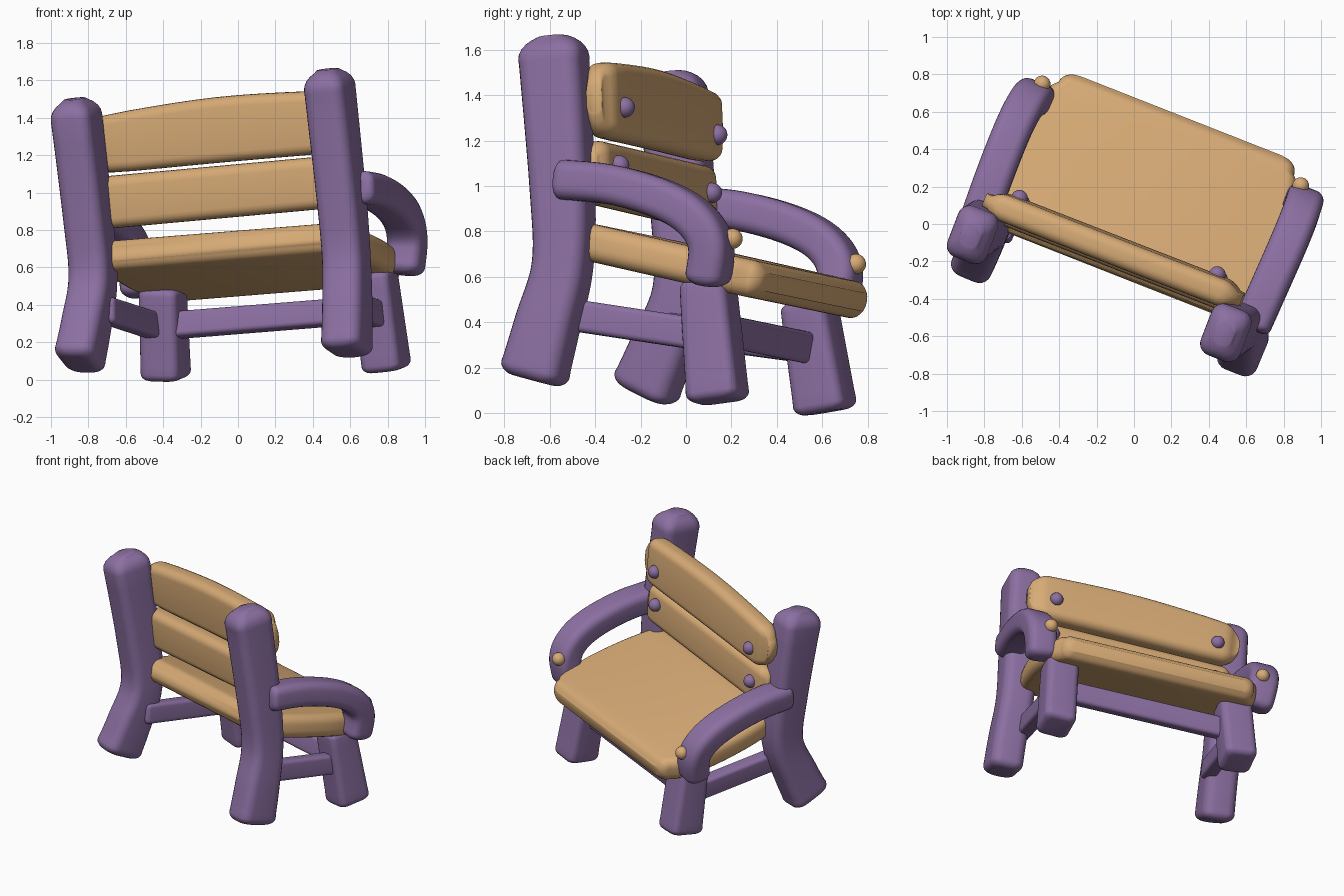
import bpy, bmesh
from math import sin, cos, pi
from mathutils import Vector, Matrix

if "Cube" in bpy.data.objects:
    bpy.data.objects.remove(bpy.data.objects["Cube"])

# Tilted bench frame: across, forward and up axes
ACROSS = Vector((0.928, -0.365, 0.075)).normalized()
FORWARD = Vector((0.3725, 0.905, -0.205))
FORWARD = (FORWARD - ACROSS * FORWARD.dot(ACROSS)).normalized()
UP = ACROSS.cross(FORWARD)
FRAME = Matrix((ACROSS, FORWARD, UP)).transposed().to_4x4()
FRAME.translation = ACROSS * 0.055

X, Y = Vector((1, 0, 0)), Vector((0, 1, 0))


def make_material(name, color):
    m = bpy.data.materials.new(name)
    m.use_nodes = True
    m.diffuse_color = color
    bsdf = m.node_tree.nodes["Principled BSDF"]
    bsdf.inputs["Base Color"].default_value = color
    bsdf.inputs["Roughness"].default_value = 0.7
    return m


PURPLE = make_material("purple paint", (0.26, 0.16, 0.36, 1))
TAN = make_material("tan wood", (0.68, 0.405, 0.18, 1))


def finish(name, bm, mat):
    bmesh.ops.recalc_face_normals(bm, faces=bm.faces)
    mesh = bpy.data.meshes.new(name)
    bm.to_mesh(mesh)
    bm.free()
    mesh.materials.append(mat)
    mesh.shade_smooth()
    obj = bpy.data.objects.new(name, mesh)
    obj.matrix_world = FRAME
    bpy.context.collection.objects.link(obj)
    return obj


def smooth_path(points, steps=6):
    """Catmull-Rom curve; the fourth coordinate scales the first section axis."""
    p = [Vector((*q, 1.0)) if len(q) == 3 else Vector(q) for q in points]
    p = [p[0] * 2 - p[1]] + p + [p[-1] * 2 - p[-2]]
    out = []
    for a, b, c, d in zip(p, p[1:], p[2:], p[3:]):
        for i in range(steps):
            t = i / steps
            out.append((b * 2 + (c - a) * t + (a * 2 - b * 5 + c * 4 - d) * t ** 2
                        + (b * 3 - a - c * 3 + d) * t ** 3) / 2)
    return out + [p[-2]]


def section(a, b, r):
    """Rounded rectangle with half sizes a and b."""
    r = max(min(r, a * 0.95, b * 0.95), 0.003)
    pts = []
    for k, (sx, sy) in enumerate(((1, 1), (-1, 1), (-1, -1), (1, -1))):
        for j in range(6):
            ang = (k + j / 5) * pi / 2
            pts.append((sx * (a - r) + r * cos(ang), sy * (b - r) + r * sin(ang)))
    return pts


def bar(name, points, size, mat, side, corner=0.05, ends=(0.06, 0.06)):
    """Soft-edged beam swept along a path; side is the first section axis."""
    path = smooth_path(points)
    pos = [p.to_3d() for p in path]
    tans = [(pos[min(i + 1, len(pos) - 1)] - pos[max(i - 1, 0)]).normalized()
            for i in range(len(pos))]

    # stations: position, tangent, scale, end roundness
    def cap(i, sign, r):
        inner = pos[i] - tans[i] * sign * r
        return [(inner + tans[i] * sign * r * sin(k * pi / 12), tans[i],
                 path[i].w, r * (1 - cos(k * pi / 12))) for k in range(7)]

    first, last = cap(0, -1, ends[0]), cap(-1, 1, ends[1])
    stations = [(p, t, q.w, 0.0) for p, t, q in zip(pos, tans, path)
                if (p - pos[0]).length > ends[0] * 1.1
                and (p - pos[-1]).length > ends[1] * 1.1]
    bm = bmesh.new()
    rings = []
    for p, t, scale, inset in first[::-1] + stations + last:
        s = (side - t * side.dot(t)).normalized()
        n = t.cross(s)
        a, b = size[0] * scale / 2, size[1] / 2
        ring = section(a - min(inset, a * 0.6), b - min(inset, b * 0.5), corner)
        rings.append([bm.verts.new(p + s * u + n * v) for u, v in ring])
    for r0, r1 in zip(rings, rings[1:]):
        for i in range(len(r0)):
            j = (i + 1) % len(r0)
            bm.faces.new((r0[i], r0[j], r1[j], r1[i]))
    bm.faces.new(rings[0])
    bm.faces.new(rings[-1])
    return finish(name, bm, mat)


def peg(name, center, mat, radius=0.045):
    bm = bmesh.new()
    bmesh.ops.create_uvsphere(bm, u_segments=20, v_segments=12, radius=radius)
    bmesh.ops.translate(bm, verts=bm.verts, vec=center)
    return finish(name, bm, mat)


# Posts, legs, arms and rails on both sides
for s, label in ((1, "left"), (-1, "right")):
    bar(label + "_back_post",
        [(s * 0.757 - 0.015, -0.465 + 0.04 * s, 0.015 - 0.018 * s, 1.06),
         (s * 0.745 - 0.005, -0.435 + 0.02 * s, 0.25, 0.99),
         (s * 0.73, -0.41, 0.52, 0.91),
         (s * 0.73, -0.49, 0.85, 0.98),
         (s * 0.73, -0.695, 1.47 + 0.025 * s, 1.08)],
        (0.27, 0.225), PURPLE, Y, 0.065, (0.05, 0.1))
    bar(label + "_front_leg",
        [(s * 0.637, 0.415, 0.11 - 0.025 * s, 1.08), (0.018 + s * 0.607, 0.235, 0.6, 0.95)],
        (0.225, 0.22), PURPLE, Y, 0.045, (0.04, 0.04))
    # arms sit a touch off centre, toward the bench's left
    bar(label + "_arm",
        [(0.02 + s * 0.785, -0.485, 0.885), (0.02 + s * 0.795, -0.23, 0.915),
         (0.02 + s * 0.8, 0.02, 0.902), (0.02 + s * 0.795, 0.19, 0.85),
         (0.02 + s * 0.78, 0.285, 0.75), (0.02 + s * 0.755, 0.3, 0.575)],
        (0.2, 0.175), PURPLE, X, 0.055, (0.04, 0.05))
    bar(label + "_side_rail",
        [(s * 0.655, -0.42, 0.325 - 0.015 * s), (s * 0.645, 0.32, 0.38 - 0.02 * s)],
        (0.1, 0.14), PURPLE, X, 0.025, (0.03, 0.03))
    peg(label + "_arm_peg", (0.01 + s * 0.745, 0.36, 0.80), TAN)
    for name, f, u in (("upper", -0.355, 1.24), ("lower", -0.32, 0.985)):
        peg(f"{label}_{name}_slat_peg", (s * 0.57 - 0.012, f, u + 0.018 * s), PURPLE)

# Front stretcher between the legs
bar("front_stretcher", [(-0.62, 0.285, 0.395), (0.64, 0.285, 0.395)],
    (0.1, 0.14), PURPLE, Y, 0.025, (0.03, 0.03))

# Seat plank, widest in the middle
bar("seat", [(0.01, -0.425, 0.645, 0.95), (0.01, -0.12, 0.645, 1.01),
             (0.01, 0.2, 0.645, 1.01), (0.01, 0.5, 0.645, 0.91)],
    (1.49, 0.165), TAN, X, 0.06, (0.06, 0.07))

# Back slats leaning with the posts
RISE = Vector((0, -0.27, 1)).normalized()
bar("upper_back_slat",
    [(-0.745, -0.435, 1.24, 0.88), (0, -0.44, 1.272), (0.735, -0.435, 1.268, 0.95)],
    (0.35, 0.145), TAN, RISE, 0.055, (0.12, 0.12))
bar("lower_back_slat", [(-0.72, -0.39, 0.935), (0.71, -0.39, 0.95)],
    (0.28, 0.14), TAN, RISE, 0.055, (0.08, 0.08))
